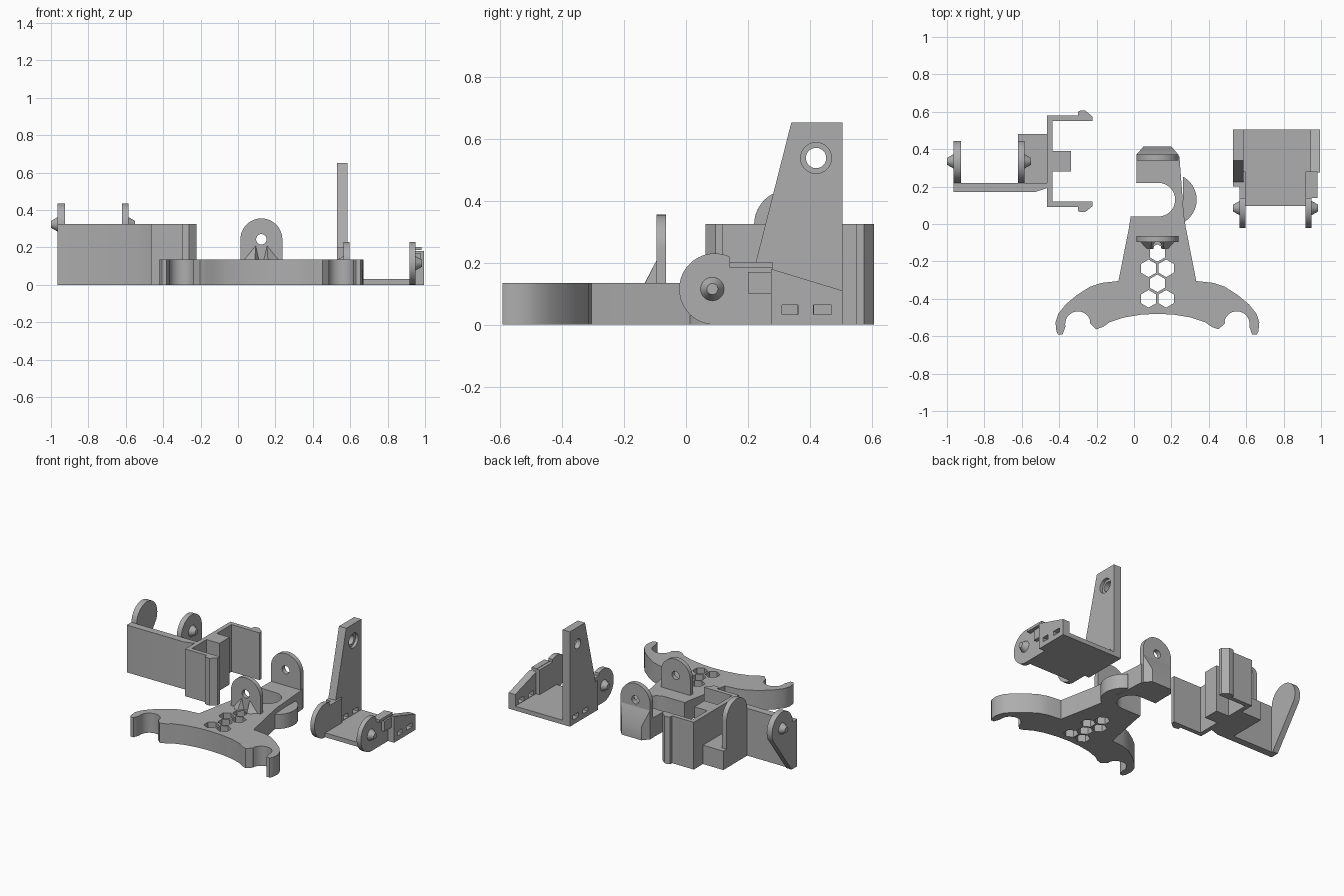
import bpy, bmesh, math
from mathutils import Vector

if "Cube" in bpy.data.objects:
    bpy.data.objects.remove(bpy.data.objects["Cube"])

grey = bpy.data.materials.new("grey plastic")
grey.diffuse_color = (0.42, 0.42, 0.42, 1)
grey.use_nodes = True
grey.node_tree.nodes["Principled BSDF"].inputs["Base Color"].default_value = grey.diffuse_color


def arc(cx, cy, r, a0, a1, n=24):
    """Points of an arc, angles in degrees."""
    return [(cx + r * math.cos(math.radians(a0 + (a1 - a0) * i / n)),
             cy + r * math.sin(math.radians(a0 + (a1 - a0) * i / n))) for i in range(n + 1)]


def finish(name, bm):
    bmesh.ops.remove_doubles(bm, verts=bm.verts, dist=1e-5)
    bmesh.ops.recalc_face_normals(bm, faces=bm.faces)
    me = bpy.data.meshes.new(name)
    bm.to_mesh(me)
    bm.free()
    me.materials.append(grey)
    ob = bpy.data.objects.new(name, me)
    bpy.context.collection.objects.link(ob)
    return ob


def place(u, v, w, axis):
    return Vector({"x": (w, u, v), "y": (u, w, v), "z": (u, v, w)}[axis])


def loft(name, lower, upper, axis, a, b):
    """Solid between two outlines with equal point counts, along an axis."""
    bm = bmesh.new()
    lo = [bm.verts.new(place(u, v, a, axis)) for u, v in lower]
    hi = [bm.verts.new(place(u, v, b, axis)) for u, v in upper]
    bm.faces.new(lo)
    bm.faces.new(hi)
    n = len(lo)
    for i in range(n):
        bm.faces.new((lo[i], lo[(i + 1) % n], hi[(i + 1) % n], hi[i]))
    return finish(name, bm)


def prism(name, pts, axis, a, b):
    return loft(name, pts, pts, axis, a, b)


def box(name, x0, x1, y0, y1, z0, z1):
    return prism(name, [(x0, y0), (x1, y0), (x1, y1), (x0, y1)], "z", z0, z1)


def circle(u, v, r, n=32):
    return arc(u, v, r, 0, 360 - 360 / n, n - 1)


def knob(name, y, z, x0, x1):
    """Tapered pivot pin pointing along x."""
    return loft(name, circle(y, z, 0.038), circle(y, z, 0.018), "x", x0, x1)


def cut(ob, *cutters):
    for c in cutters:
        m = ob.modifiers.new("cut", "BOOLEAN")
        m.operation = "DIFFERENCE"
        m.solver = "EXACT"
        m.object = c
    bpy.context.view_layer.update()
    dg = bpy.context.evaluated_depsgraph_get()
    me = bpy.data.meshes.new_from_object(ob.evaluated_get(dg))
    ob.modifiers.clear()
    ob.data = me
    for c in cutters:
        bpy.data.objects.remove(c)


# ---- Clip bracket (left) ----
prism("clip_side_plate", [(-0.965, 0.17), (-0.53, 0.17), (-0.455, 0.195), (-0.455, 0.22),
                          (-0.965, 0.22)], "z", 0, 0.325)
ear_top = arc(0.332, 0.323, 0.112, 180, -25)
prism("outer_ear", [(0.19, 0.0), (0.19, 0.323)] + ear_top + [(0.23, 0.0)], "x", -0.965, -0.925)
prism("inner_ear", [(0.2, 0.0), (0.2, 0.323)] + arc(0.332, 0.323, 0.112, 180, 0)
      + [(0.444, 0.0)], "x", -0.62, -0.585)
knob("outer_ear_pin", 0.335, 0.323, -0.965, -1.0)
knob("inner_ear_pin", 0.335, 0.323, -0.585, -0.55)
box("clip_block", -0.62, -0.46, 0.21, 0.48, 0, 0.13)
# U-shaped clip with outward hooks, mirrored about its middle line
half = [(-0.465, 0.245), (-0.225 - 0.075, 0.245), (-0.30, 0.265), (-0.285, 0.272), (-0.262, 0.272),
        (-0.222, 0.24), (-0.222, 0.215), (-0.435, 0.215), (-0.435, 0.055), (-0.337, 0.055)]
outline = [(x, 0.335 + d) for x, d in half] + [(x, 0.335 - d) for x, d in reversed(half)]
prism("clip_jaws", outline, "z", 0, 0.325)

# ---- Cradle (centre) ----
CX = 0.125
half = [(0.143, 0.04), (0.152, -0.02), (0.208, -0.305), (0.30, -0.315), (0.36, -0.335),
        (0.43, -0.38), (0.49, -0.43), (0.53, -0.48), (0.545, -0.525), (0.54, -0.575),
        (0.53, -0.592), (0.507, -0.592), (0.503, -0.58)]
half += arc(0.425, -0.535, 0.068, -12, 165, 16)
half += [(0.362, -0.53), (0.327, -0.563), (0.29, -0.55), (0.255, -0.525), (0.18, -0.50),
         (0.09, -0.485), (0.0, -0.48)]
outline = [(CX + d, y) for d, y in half] + [(CX - d, y) for d, y in reversed(half[:-1])]
cradle = prism("cradle_plate", outline, "z", 0, 0.135)
hexes = []
for dx, y in [(0, -0.155), (-0.047, -0.237), (0.047, -0.237), (0, -0.317),
              (-0.047, -0.4), (0.047, -0.4)]:
    hexes.append(prism("hex_cutter", arc(CX + dx, y, 0.047, 30, 330, 5), "z", -0.1, 0.3))
cut(cradle, *hexes)

# C-shaped link around a round-ended slot
prism("slotted_link", [(0.0, 0.04)] + arc(0.13, 0.13, 0.09, -90, 90)
      + [(0.012, 0.22), (0.015, 0.36), (0.243, 0.36), (0.267, 0.04)], "z", 0, 0.135)
prism("link_bulge", arc(0.195, 0.13, 0.14, -62, 62), "z", 0, 0.10)

# Upright drilled tabs at both ends
for name, y0, y1, z0 in [("front_tab", -0.095, -0.065, 0.1), ("back_tab", 0.34, 0.372, 0.0)]:
    tab = prism(name, [(CX - 0.112, z0)] + arc(CX, 0.243, 0.112, 180, 0)
                + [(CX + 0.112, z0)], "y", y0, y1)
    cut(tab, prism("hole_cutter", circle(CX, 0.243, 0.028), "y", y0 - 0.1, y1 + 0.1))
# Ribs in front of the front tab
for side in (-1, 1):
    rib = [(CX + side * d, z) for d, z in [(0.095, 0.13), (0.012, 0.13), (0.03, 0.21)]]
    low = [(CX + side * d, z) for d, z in [(0.06, 0.13), (0.022, 0.13), (0.035, 0.135)]]
    loft("front_tab_rib", rib, low, "y", -0.094, -0.133)
# Sloped buttress behind the back tab
loft("back_buttress", [(0.013, 0), (0.237, 0), (0.237, 0.2), (0.013, 0.2)],
     [(0.05, 0), (0.2, 0), (0.2, 0.09), (0.05, 0.09)], "y", 0.371, 0.414)

# ---- Tilt bracket (right) ----
box("bracket_floor", 0.58, 0.95, 0.095, 0.505, 0, 0.03)


def windows(x0, x1):
    return [box("window_cutter", x0, x1, y0, y1, 0.033, 0.063)
            for y0, y1 in [(0.31, 0.362), (0.412, 0.47)]]


tall = prism("tall_wall", [(0.2, 0), (0.505, 0), (0.505, 0.652), (0.34, 0.652), (0.225, 0.2),
                           (0.2, 0.2)], "x", 0.53, 0.585)
cut(tall, prism("bore_cutter", circle(0.42, 0.538, 0.033), "x", 0.4, 0.7),
    prism("counterbore_cutter", circle(0.42, 0.538, 0.05), "x", 0.565, 0.7),
    *windows(0.5, 0.62))
low = prism("low_wall", [(0.275, 0), (0.505, 0), (0.505, 0.11), (0.275, 0.18)], "x", 0.945, 0.995)
cut(low, *windows(0.9, 1.1))
# Pivot discs with a stepped tail running back to the walls
tail = [(0.28, 0.0), (0.28, 0.2), (0.14, 0.2), (0.14, 0.222)]
disc = arc(0.093, 0.115, 0.115, 66, 270, 40) + tail[:3]
for name, x0, x1, pin in [("left_pivot_disc", 0.565, 0.597, 0.53),
                          ("right_pivot_disc", 0.918, 0.95, 0.985)]:
    prism(name, disc, "x", x0, x1)
    base = x0 if pin < x0 else x1
    knob(name + "_pin", 0.085, 0.115, base, pin)
box("right_tail_step", 0.948, 0.975, 0.2, 0.28, 0.1, 0.17)
box("right_tail_cap", 0.94, 0.98, 0.14, 0.28, 0.185, 0.203)

# Smooth round surfaces, keep hard edges
bpy.ops.object.select_all(action="DESELECT")
for ob in bpy.context.scene.objects:
    ob.select_set(True)
    bpy.context.view_layer.objects.active = ob
bpy.ops.object.shade_smooth_by_angle(angle=math.radians(30))
